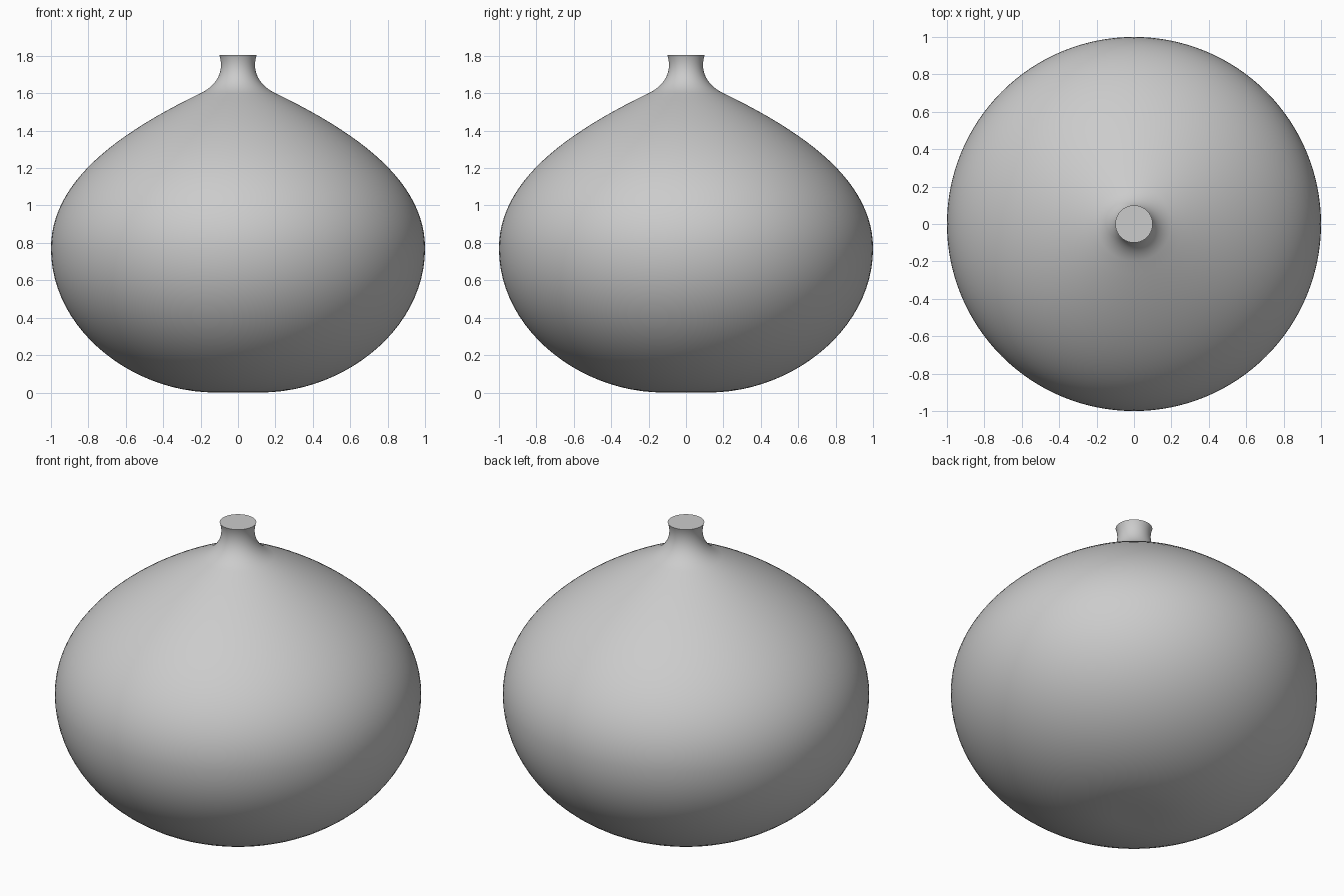
import bpy
import math
from mathutils import Vector
from mathutils.geometry import interpolate_bezier

cube = bpy.data.objects.get("Cube")
if cube:
    bpy.data.objects.remove(cube, do_unlink=True)

SIDES = 128

# Single plain grey
grey = bpy.data.materials.new("light_grey")
grey.use_nodes = True
colour = (0.6, 0.6, 0.6, 1)
grey.diffuse_color = colour
grey.node_tree.nodes["Principled BSDF"].inputs["Base Color"].default_value = colour

# Profile as bezier spans (radius, height): belly, shoulder, neck
spans = [
    [(0.12, 0.0), (0.57, 0.0), (1, 0.34), (1, 0.77)],
    [(1, 0.77), (1, 1.1), (0.7, 1.36), (0.2, 1.6)],
    [(0.2, 1.6), (0.1, 1.65), (0.075, 1.73), (0.1, 1.805)],
]
profile = []
for span in spans:
    a, b, c, d = [Vector((r, 0, z)) for r, z in span]
    points = interpolate_bezier(a, b, c, d, 24)
    profile += points if not profile else points[1:]

# Lathe the profile and close both ends with flat discs
verts, faces = [], []
for p in profile:
    for i in range(SIDES):
        angle = math.tau * i / SIDES
        verts.append((p.x * math.cos(angle), p.x * math.sin(angle), p.z))
for ring in range(len(profile) - 1):
    low, high = ring * SIDES, (ring + 1) * SIDES
    for i in range(SIDES):
        j = (i + 1) % SIDES
        faces.append((low + i, low + j, high + j, high + i))
faces.append(tuple(reversed(range(SIDES))))
faces.append(tuple(range(len(verts) - SIDES, len(verts))))

mesh = bpy.data.meshes.new("vase_body")
mesh.from_pydata(verts, [], faces)
mesh.materials.append(grey)
vase = bpy.data.objects.new("vase_body", mesh)
bpy.context.collection.objects.link(vase)

# Smooth sides, crisp rim
bpy.context.view_layer.objects.active = vase
vase.select_set(True)
bpy.ops.object.shade_smooth_by_angle(angle=math.radians(40))
